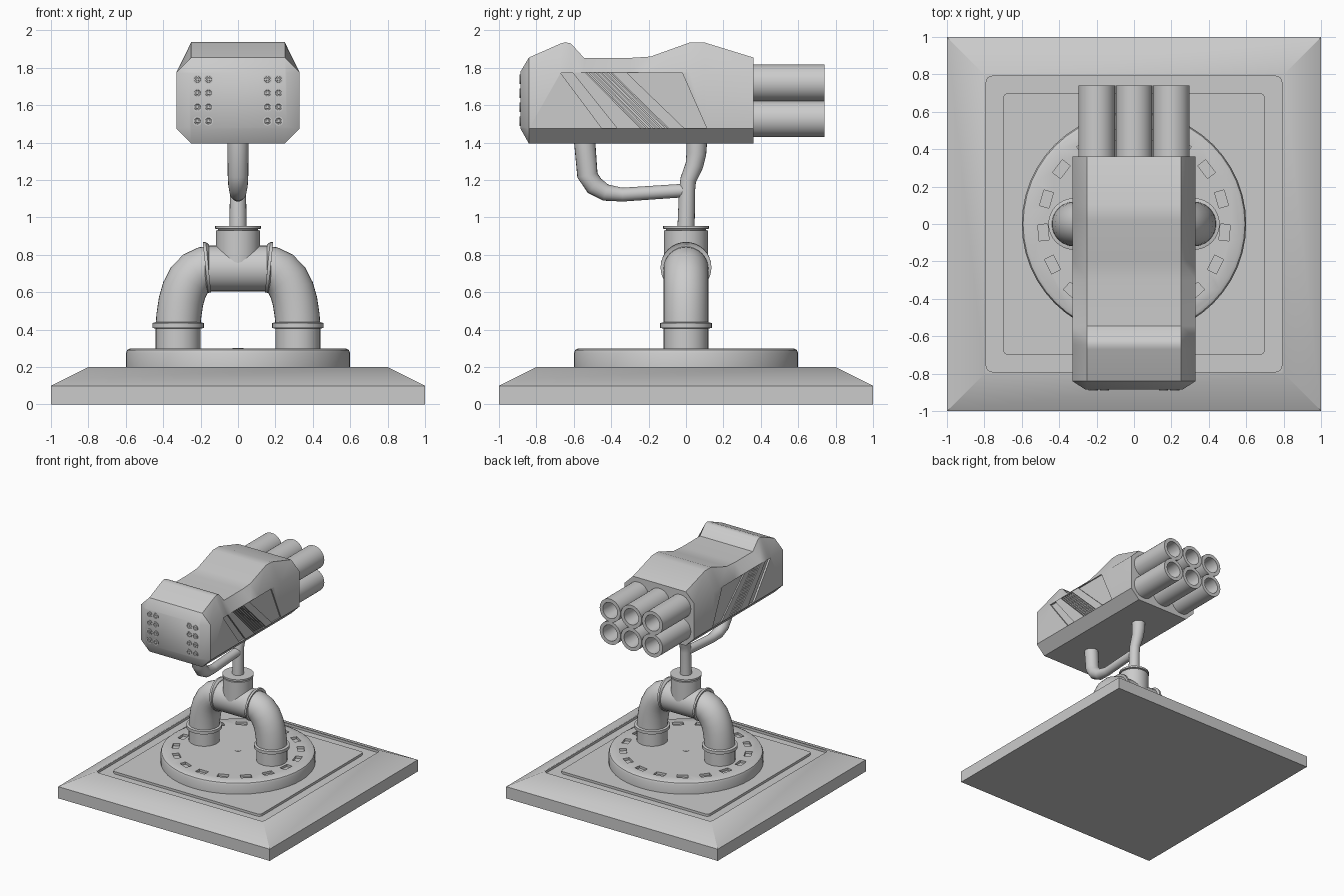
import bpy, bmesh
from math import sin, cos, pi, radians, sqrt
from mathutils import Vector, Matrix

if "Cube" in bpy.data.objects:
    bpy.data.objects.remove(bpy.data.objects["Cube"])


# ---------- helpers: every part is one or more lofts between matching rings ----------
def make(name, lofts):
    bm = bmesh.new()
    for rings in lofts:
        vs = [[bm.verts.new(p) for p in r] for r in rings]
        n = len(vs[0])
        for a, b in zip(vs, vs[1:]):
            for i in range(n):
                j = (i + 1) % n
                bm.faces.new((a[i], a[j], b[j], b[i]))
        bm.faces.new(vs[0][::-1])
        bm.faces.new(vs[-1])
    bmesh.ops.recalc_face_normals(bm, faces=bm.faces)
    me = bpy.data.meshes.new(name)
    bm.to_mesh(me)
    bm.free()
    ob = bpy.data.objects.new(name, me)
    bpy.context.collection.objects.link(ob)
    return ob


def lathe(profile, at=(0, 0, 0), axis='Z', n=32, turn=0):
    rot = {'Z': Matrix.Identity(3), 'Y': Matrix.Rotation(-pi / 2, 3, 'X'),
           'X': Matrix.Rotation(pi / 2, 3, 'Y')}[axis]
    return [[Vector(at) + rot @ Vector((r * cos(turn + 2 * pi * i / n), r * sin(turn + 2 * pi * i / n), h))
             for i in range(n)] for r, h in profile]


def sweep(path, side, n=20):
    """Pipe along a planar path of (point, radius); side is the plane normal."""
    pts = [Vector(p) for p, r in path]
    rings = []
    for i, (p, r) in enumerate(path):
        d = (pts[min(i + 1, len(pts) - 1)] - pts[max(i - 1, 0)]).normalized()
        u = Vector(side)
        v = d.cross(u)
        rings.append([pts[i] + r * (cos(2 * pi * k / n) * u + sin(2 * pi * k / n) * v) for k in range(n)])
    return rings


def rounded_square(half, r, z0, z1):
    pts = []
    for q in range(4):
        c = Vector((half - r, half - r))
        for k in range(5):
            a = radians(22.5 * k)
            x, y = c.x + r * cos(a), c.y + r * sin(a)
            for _ in range(q):
                x, y = -y, x
            pts.append((x, y))
    return [[(x, y, z) for x, y in pts] for z in (z0, z1)]


def slanted(t0, t1, b0, b1, x0, x1, zlo=1.478, zhi=1.772):
    """Leaning side panel: top edge t0..t1 and bottom edge b0..b1 along y."""
    return [[(x, b0, zlo), (x, b1, zlo), (x, t1, zhi), (x, t0, zhi)] for x in (x0, x1)]


def cut(ob, cutter):
    cutter.hide_render = True
    m = ob.modifiers.new("cut", 'BOOLEAN')
    m.object, m.operation, m.solver = cutter, 'DIFFERENCE', 'EXACT'
    bpy.context.view_layer.objects.active = ob
    bpy.ops.object.modifier_apply(modifier=m.name)
    bpy.data.objects.remove(cutter)


# ---------- square base with recessed border ----------
s2 = sqrt(2)
base = make("base", [lathe([(s2, 0), (s2, .1), (.8 * s2, .2)], n=4, turn=pi / 4)])
cut(base, make("base_recess_cutter", [rounded_square(.79, .03, .18, .3)]))
make("base_plate", [rounded_square(.7, .03, .175, .2)])

# ---------- turntable disc with a ring of slots ----------
disc = make("turntable", [lathe([(.6, .195), (.6, .275), (.593, .291), (.575, .3)], n=48)])
slots = []
for k in range(17):
    rot = Matrix.Rotation(-pi / 2 + 2 * pi * k / 17, 3, 'Z')
    slots.append([[rot @ Vector((x, y, z)) for x, y in
                   ((.46, -.043), (.513, -.043), (.513, .043), (.46, .043))] for z in (.28, .35)])
cut(disc, make("slot_cutter", slots))
make("turntable_pin", [lathe([(.03, .29), (.03, .302)], n=16)])

# ---------- twin elbow legs, mirrored ----------
for s, side in ((-1, "left"), (1, "right")):
    make("leg_foot_" + side, [lathe([(.12, .295), (.12, .43)], (.32 * s, 0, 0))])
    make("leg_flange_" + side, [lathe([(.12, .405), (.138, .41), (.138, .435), (.12, .44)], (.32 * s, 0, 0))])
    elbow = [(.32, .42), (.317, .47), (.305, .55), (.288, .61), (.26, .665), (.22, .706), (.18, .724), (.14, .727)]
    make("leg_elbow_" + side, [sweep([((x * s, 0, z), .12) for x, z in elbow], (0, 1, 0), 32)])
    make("elbow_flange_" + side, [sweep([((x * s, 0, z), r) for x, z, r in
         ((.155, .734, .12), (.158, .734, .136), (.174, .732, .136), (.177, .732, .12))], (0, 1, 0), 32)])

# ---------- tee joint ----------
make("tee_crossbar", [lathe([(.122, -.165), (.122, .165)], (0, 0, .727), 'X')])
make("tee_collar", [lathe([(.118, .727), (.118, .93), (.108, .932), (.108, .938), (.122, .94), (.122, .955)])])

# ---------- support post and curved front arm ----------
post = [((0, 0, .94), .046), ((0, .006, 1.15), .043), ((0, .012, 1.2), .043),
        ((0, .045, 1.28), .048), ((0, .055, 1.34), .053), ((0, .058, 1.42), .056)]
make("support_post", [sweep(post, (1, 0, 0))])
arm = [((0, .005, 1.145), .036), ((0, -.34, 1.122), .037), ((0, -.43, 1.133), .045), ((0, -.49, 1.17), .052),
       ((0, -.527, 1.225), .055), ((0, -.543, 1.42), .057)]
make("support_arm", [sweep(arm, (1, 0, 0))])


# ---------- launcher pod: octagonal sections lofted front to back ----------
def section(y, top):
    half = [(.25, 1.395), (.33, 1.475), (.33, 1.775), (.25, top)]
    return [(x, y, z) for x, z in half] + [(-x, y, z) for x, z in half[::-1]]


nose = [(.25, 1.475), (.26, 1.485), (.26, 1.77), (.25, 1.78)]
rings = [[(x, -.885, z) for x, z in nose] + [(-x, -.885, z) for x, z in nose[::-1]]]
rings += [section(y, t) for y, t in ((-.84, 1.855), (-.67, 1.93), (-.645, 1.937), (-.615, 1.93), (-.545, 1.853),
                                     (-.3, 1.853), (-.19, 1.86), (.02, 1.935), (.1, 1.935), (.36, 1.855))]
pod = make("launcher_pod", [rings])

# slanted side recesses and vent slats
panels, slats = [], []
for s in (-1, 1):
    panels += [slanted(-.67, -.605, -.45, -.37, .315 * s, .4 * s),
               slanted(-.535, -.395, -.245, -.095, .305 * s, .4 * s),
               slanted(-.315, -.02, -.01, .11, .32 * s, .4 * s)]
    for k in range(6):
        t, b = -.535 + .0233 * k + .006, -.245 + .025 * k + .006
        slats.append(slanted(t, t + .012, b, b + .013, .3 * s, .326 * s))
cut(pod, make("panel_cutter", panels))
make("vent_slats", slats)

# ---------- six launch tubes with tapered bores ----------
tube = [(.098, .35), (.098, .74), (.068, .74), (.06, .5)]
make("launch_tubes", [lathe(tube, (x, 0, z), 'Y') for x in (-.2, 0, .2) for z in (1.527, 1.72)])

# ---------- sensor rings on the front face ----------
stud = [(.025, .003), (.025, -.004), (.017, -.004), (.015, .001), (.01, .001), (.008, -.003)]
make("front_sensors", [lathe(stud, (x, -.885, z), 'Y', 16)
                       for x in (-.217, -.158, .158, .217) for z in (1.515, 1.59, 1.665, 1.738)])

# ---------- smooth shading with sharp creases ----------
bpy.ops.object.select_all(action='SELECT')
bpy.context.view_layer.objects.active = pod
bpy.ops.object.shade_smooth_by_angle(angle=radians(35))
